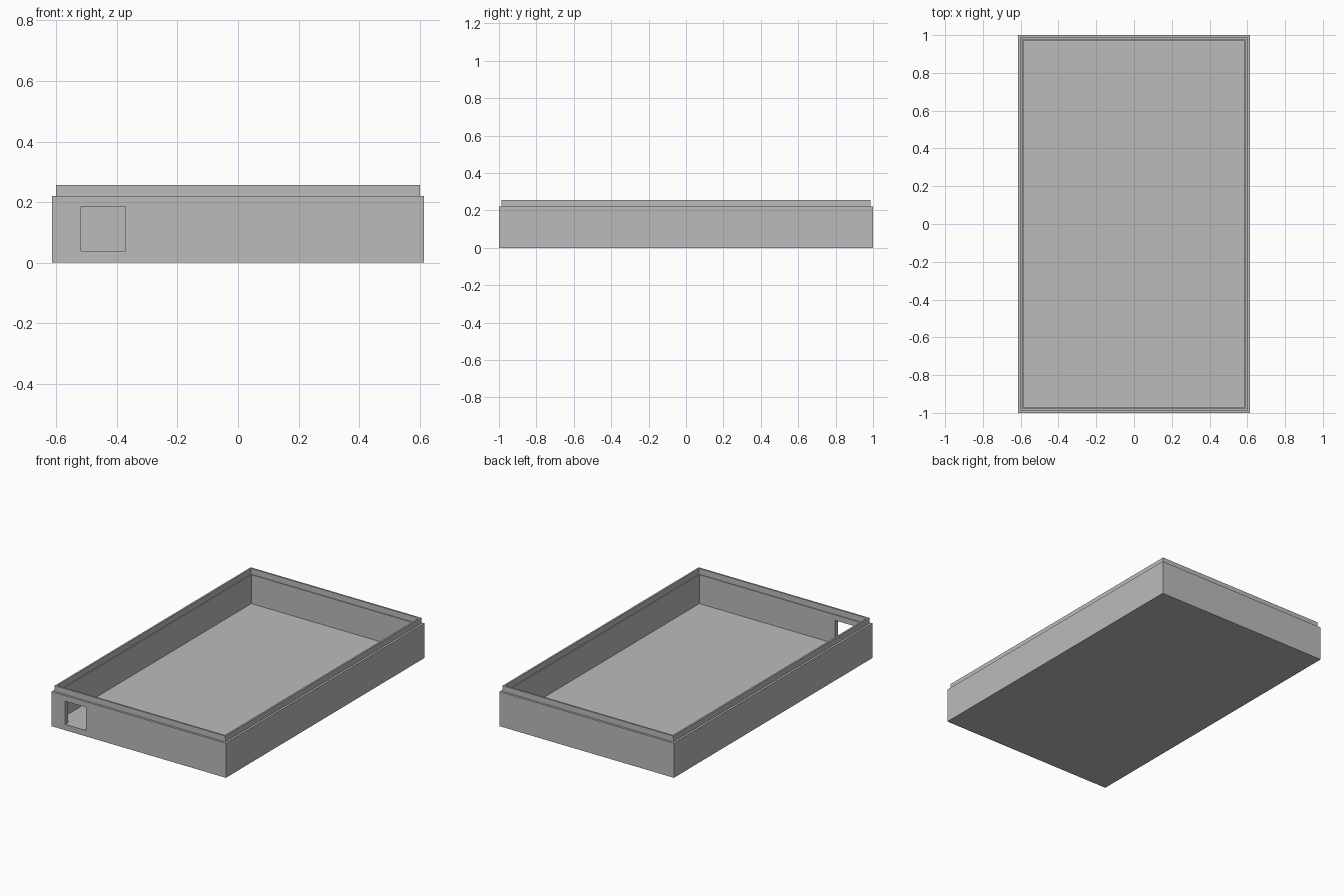
import bpy
import bmesh

cube = bpy.data.objects.get("Cube")
if cube:
    bpy.data.objects.remove(cube, do_unlink=True)

HALF_X, HALF_Y = 0.615, 1.0
FLOOR, RIM, LIP_TOP = 0.0365, 0.22, 0.257

grey = bpy.data.materials.new("plain grey")
grey.use_nodes = True
colour = (0.5, 0.5, 0.5, 1)
grey.diffuse_color = colour
grey.node_tree.nodes["Principled BSDF"].inputs["Base Color"].default_value = colour


def add_object(name, bm):
    bmesh.ops.recalc_face_normals(bm, faces=bm.faces)
    mesh = bpy.data.meshes.new(name)
    bm.to_mesh(mesh)
    bm.free()
    mesh.materials.append(grey)
    obj = bpy.data.objects.new(name, mesh)
    bpy.context.collection.objects.link(obj)
    return obj


def loft_tray(name, profile):
    """Sweep an (inset, height) profile around the rectangle and cap both ends."""
    bm = bmesh.new()
    rings = []
    for inset, z in profile:
        x, y = HALF_X - inset, HALF_Y - inset
        rings.append([bm.verts.new((sx * x, sy * y, z))
                      for sx, sy in ((-1, -1), (1, -1), (1, 1), (-1, 1))])
    for a, b in zip(rings, rings[1:]):
        for i in range(4):
            j = (i + 1) % 4
            bm.faces.new((a[i], a[j], b[j], b[i]))
    bm.faces.new(rings[0])
    bm.faces.new(rings[-1])
    return add_object(name, bm)


def box(name, low, high):
    bm = bmesh.new()
    bmesh.ops.create_cube(bm, size=1)
    for v in bm.verts:
        v.co = [(a + b) / 2 + c * (b - a) for a, b, c in zip(low, high, v.co)]
    return add_object(name, bm)


# Tray: outer wall, outer step, raised lip, inner ledge, inner wall and floor
tray = loft_tray("enclosure_tray", [
    (0, 0), (0, RIM), (0.0135, RIM), (0.0135, LIP_TOP),
    (0.0245, LIP_TOP), (0.0245, RIM), (0.03, RIM), (0.03, FLOOR)])

# Square port through the front wall
cutter = box("port_cutter", (-0.518, -1.1, 0.0375), (-0.371, -0.9, 0.185))
cutter.hide_render = True
cut = tray.modifiers.new("port", "BOOLEAN")
cut.operation = "DIFFERENCE"
cut.solver = "EXACT"
cut.object = cutter
bpy.context.view_layer.objects.active = tray
bpy.ops.object.modifier_apply(modifier=cut.name)
bpy.data.objects.remove(cutter, do_unlink=True)
